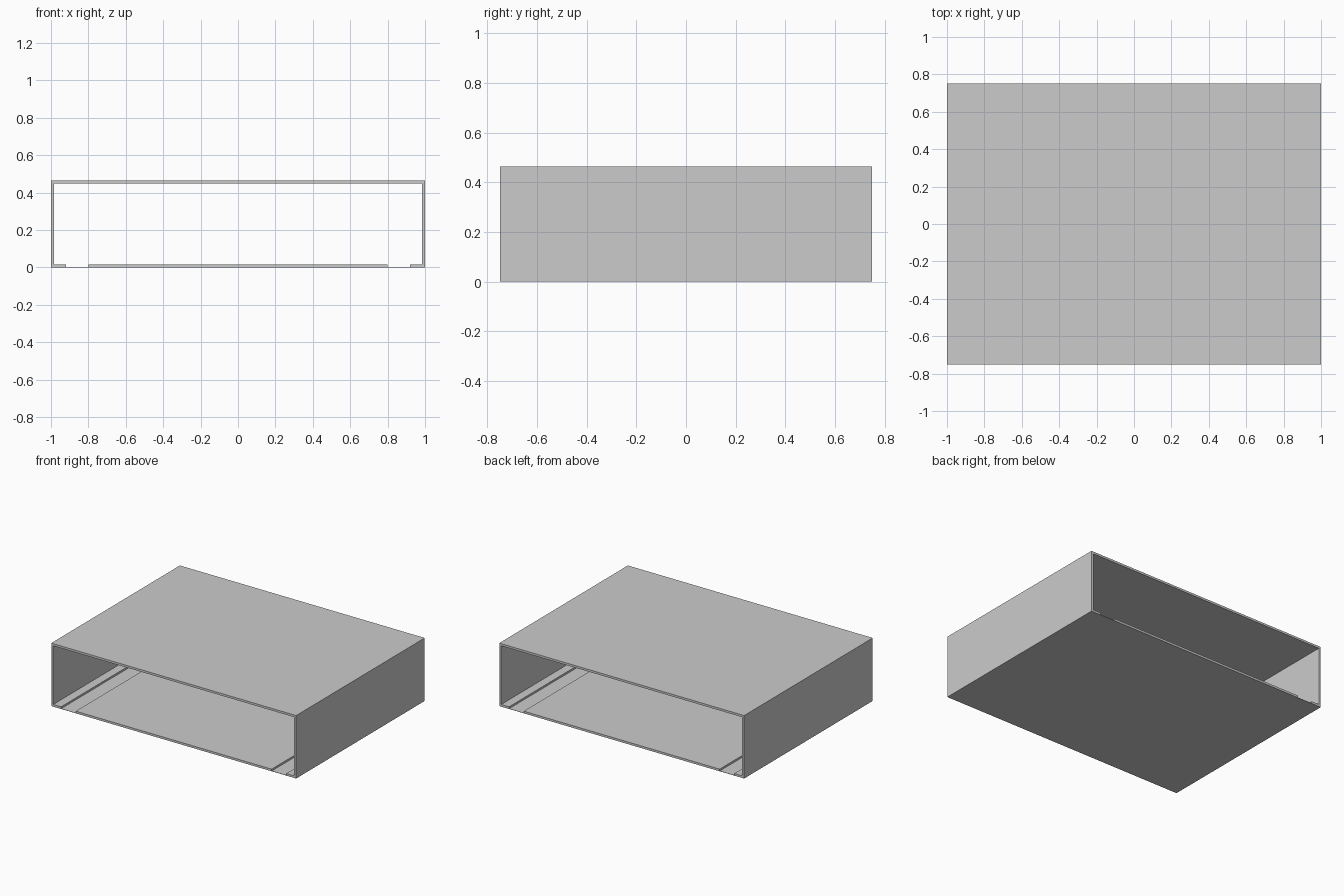
import bpy
import bmesh

if "Cube" in bpy.data.objects:
    bpy.data.objects.remove(bpy.data.objects["Cube"])

WIDTH, DEPTH, HEIGHT = 2.0, 1.5, 0.465
WALL = 0.016        # sheet thickness
LIP = 0.92          # inner edge of the bottom lips
PANEL = 0.80        # half width of the raised floor panel
SKIN = 0.002        # thin floor left in the grooves


def extrude_profile(name, points):
    """Extrude an x-z outline along the full depth."""
    bm = bmesh.new()
    verts = [bm.verts.new((x, -DEPTH / 2, z)) for x, z in points]
    face = bm.faces.new(verts)
    moved = bmesh.ops.extrude_face_region(bm, geom=[face])["geom"]
    bmesh.ops.translate(bm, vec=(0, DEPTH, 0),
                        verts=[v for v in moved if isinstance(v, bmesh.types.BMVert)])
    bmesh.ops.recalc_face_normals(bm, faces=bm.faces)
    mesh = bpy.data.meshes.new(name)
    bm.to_mesh(mesh)
    bm.free()
    obj = bpy.data.objects.new(name, mesh)
    bpy.context.collection.objects.link(obj)
    return obj


def slab(name, x0, x1, thickness):
    return extrude_profile(name, [(x0, 0), (x1, 0), (x1, thickness), (x0, thickness)])


# Outer sleeve: roof, side walls and inward lips, open at front and back
w = WIDTH / 2
half = [(LIP, 0), (w, 0), (w, HEIGHT)]
inner = [(w - WALL, HEIGHT - WALL), (w - WALL, WALL), (LIP, WALL)]
mirror = lambda pts: [(-x, z) for x, z in reversed(pts)]
extrude_profile("sleeve", half + mirror(half) + mirror(inner) + inner)

# Raised floor panel
slab("floor_panel", -PANEL, PANEL, WALL)

# Thin groove floors joining the panel to the lips
slab("left_groove_floor", -LIP, -PANEL, SKIN)
slab("right_groove_floor", PANEL, LIP, SKIN)
